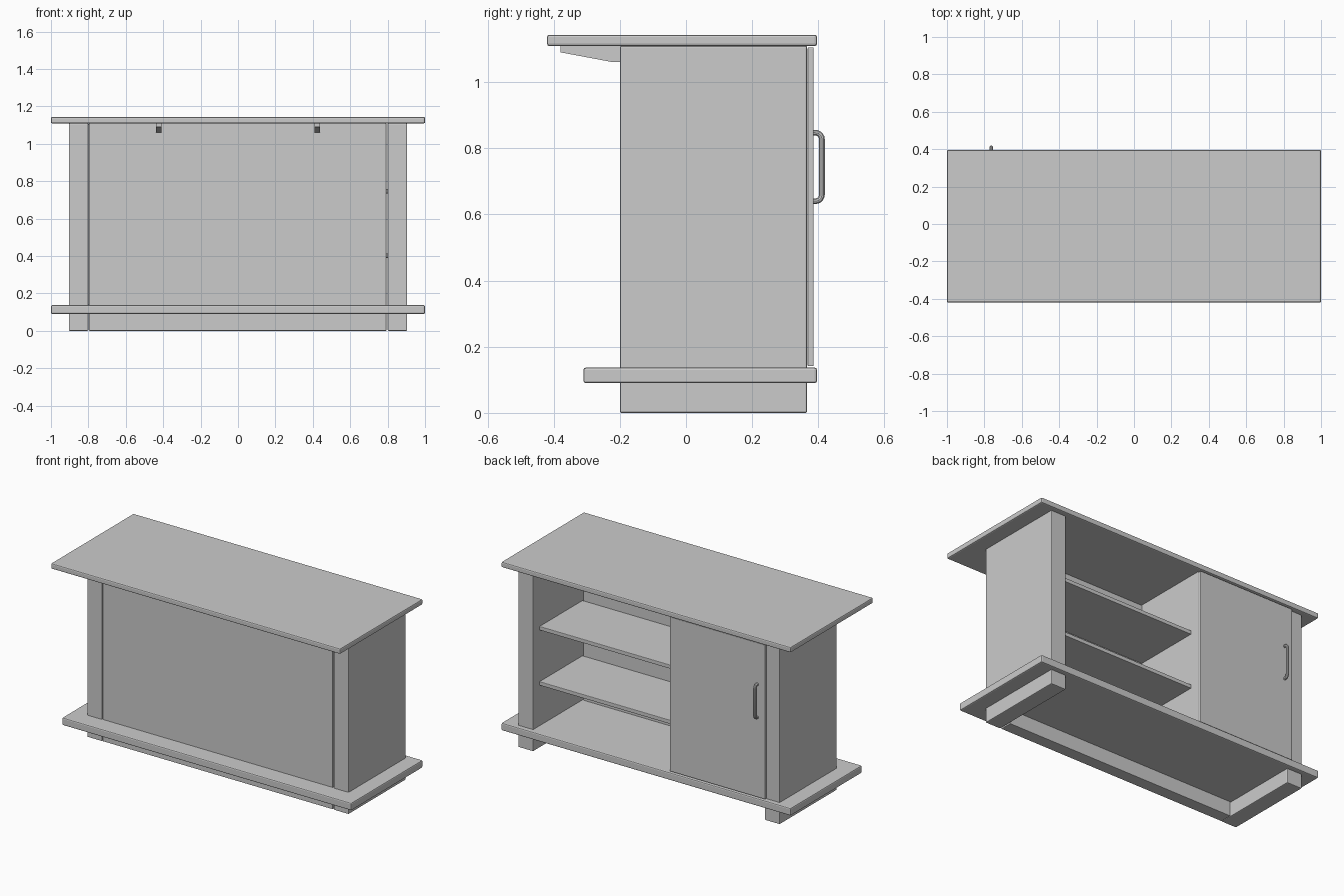
import bpy, bmesh, math

cube = bpy.data.objects.get("Cube")
if cube:
    bpy.data.objects.remove(cube, do_unlink=True)

grey = bpy.data.materials.new("light grey")
grey.use_nodes = True
GREY = (0.6, 0.6, 0.6, 1)
grey.diffuse_color = GREY
grey.node_tree.nodes["Principled BSDF"].inputs["Base Color"].default_value = GREY


def prism(name, axis, outline, lo, hi, bevel=0.0):
    """Extrude an outline along x (outline in y, z) or z (outline in x, y)."""
    bm = bmesh.new()
    place = (lambda a, b: (lo, a, b)) if axis == "x" else (lambda a, b: (a, b, lo))
    face = bm.faces.new([bm.verts.new(place(a, b)) for a, b in outline])
    moved = bmesh.ops.extrude_face_region(bm, geom=[face])["geom"]
    shift = (hi - lo, 0, 0) if axis == "x" else (0, 0, hi - lo)
    bmesh.ops.translate(bm, vec=shift, verts=[v for v in moved if isinstance(v, bmesh.types.BMVert)])
    bmesh.ops.recalc_face_normals(bm, faces=bm.faces)
    mesh = bpy.data.meshes.new(name)
    bm.to_mesh(mesh)
    bm.free()
    mesh.materials.append(grey)
    obj = bpy.data.objects.new(name, mesh)
    bpy.context.collection.objects.link(obj)
    if bevel:
        mod = obj.modifiers.new("soft edges", "BEVEL")
        mod.width = bevel
        mod.segments = 2
    return obj


def board(name, x, y, z, bevel=0.003):
    outline = [(x[0], y[0]), (x[1], y[0]), (x[1], y[1]), (x[0], y[1])]
    return prism(name, "z", outline, z[0], z[1], bevel)


TOP_Z, BASE_TOP = 1.109, 0.137
PANEL_BACK = -0.12

# Overhanging top and base slabs
board("top", (-1, 1), (-0.42, 0.396), (TOP_Z, 1.143), 0.007)
board("base", (-1, 1), (-0.31, 0.396), (0.09, BASE_TOP), 0.007)

# Side columns run through the base and form the feet
for side, sign in (("left", 1), ("right", -1)):
    xs = sorted((sign * 0.8, sign * 0.904))
    board(side + "_column", xs, (-0.2, 0.366), (0, TOP_Z), 0.005)
    # Tapered bracket under the overhang
    profile = [(-0.38, TOP_Z), (-0.38, 1.09), (-0.22, 1.06), (-0.19, 1.06), (-0.19, TOP_Z)]
    cx = sign * 0.424
    prism(side + "_bracket", "x", profile, cx - 0.014, cx + 0.014)

# Front panel reaching down to the floor, and the inner divider
board("front_panel", (-0.797, 0.793), (-0.197, PANEL_BACK), (0, TOP_Z))
board("divider", (-0.185, -0.157), (PANEL_BACK, 0.366), (BASE_TOP, TOP_Z), 0)

# Open shelves
for name, z in (("lower_shelf", 0.39), ("upper_shelf", 0.735)):
    board(name, (-0.157, 0.8), (PANEL_BACK, 0.305), (z, z + 0.024))

# Cupboard door
board("door", (-0.817, -0.157), (0.368, 0.386), (0.141, 1.105))

# Bent tube handle
HX, Y_IN, Y_OUT, Z_LOW, Z_HIGH, R = -0.763, 0.38, 0.411, 0.64, 0.847, 0.02
path = [(Y_IN, Z_LOW)]
for cz, start in ((Z_LOW + R, -90), (Z_HIGH - R, 0)):
    for step in range(6):
        a = math.radians(start + step * 18)
        path.append((Y_OUT - R + R * math.cos(a), cz + R * math.sin(a)))
path.append((Y_IN, Z_HIGH))
curve = bpy.data.curves.new("handle", "CURVE")
curve.dimensions = "3D"
curve.bevel_depth = 0.009
curve.bevel_resolution = 3
curve.use_fill_caps = True
spline = curve.splines.new("POLY")
spline.points.add(len(path) - 1)
for point, (y, z) in zip(spline.points, path):
    point.co = (HX, y, z, 1)
curve.materials.append(grey)
handle = bpy.data.objects.new("handle", curve)
bpy.context.collection.objects.link(handle)
bpy.context.view_layer.objects.active = handle
handle.select_set(True)
bpy.ops.object.convert(target="MESH")
bpy.ops.object.shade_smooth_by_angle()
